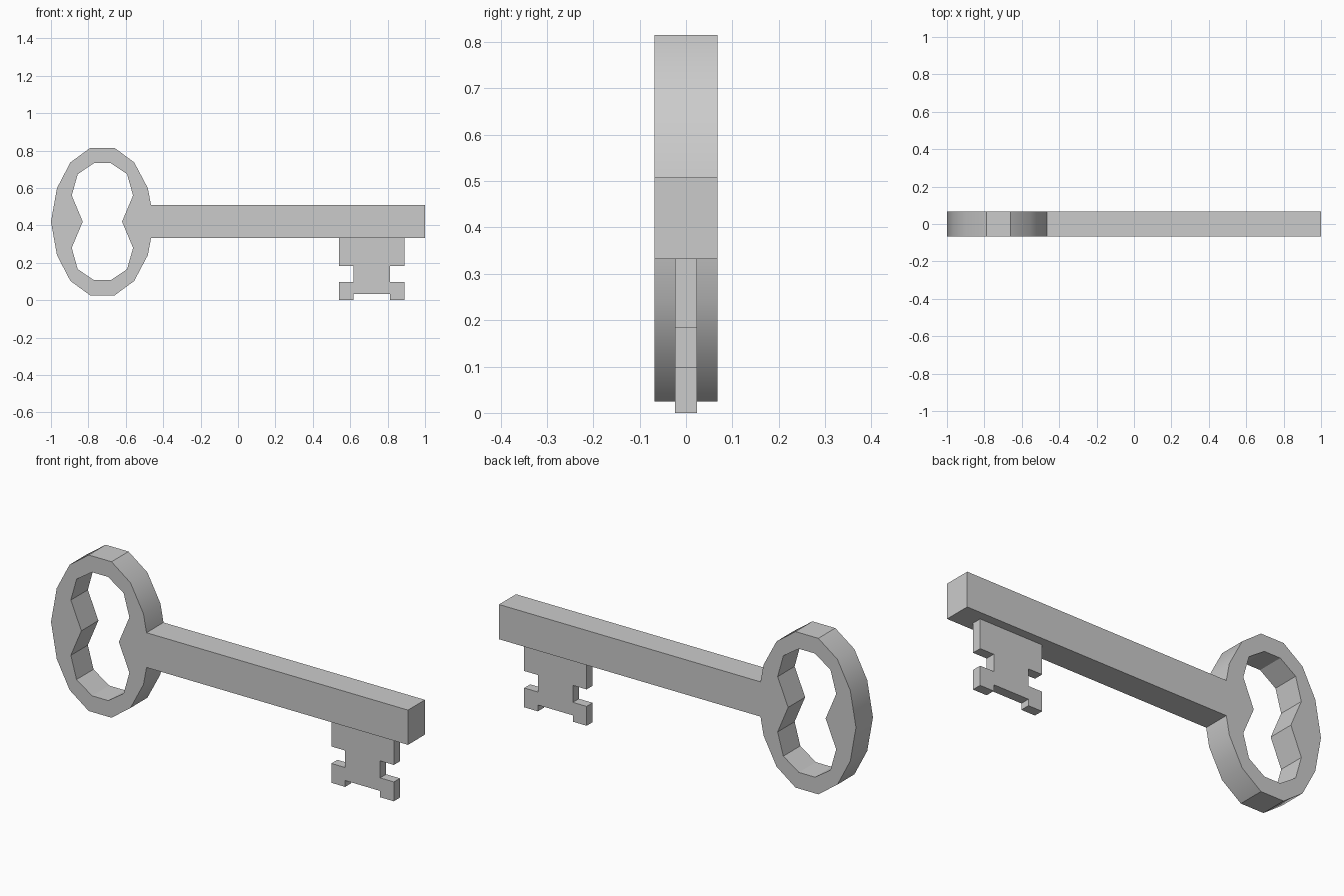
import bpy, math

if "Cube" in bpy.data.objects:
    bpy.data.objects.remove(bpy.data.objects["Cube"])

MID = 0.42  # height of the key's long axis


def plate(name, loops, half_depth):
    """Extrude closed (x, z) loops along y; inner loops become holes."""
    cu = bpy.data.curves.new(name, 'CURVE')
    cu.dimensions = '2D'
    cu.fill_mode = 'BOTH'
    cu.extrude = half_depth
    for pts in loops:
        sp = cu.splines.new('POLY')
        sp.points.add(len(pts) - 1)
        for p, (x, z) in zip(sp.points, pts):
            p.co = (x, z, 0, 1)
        sp.use_cyclic_u = True
    ob = bpy.data.objects.new(name, cu)
    bpy.context.collection.objects.link(ob)
    ob.rotation_euler.x = math.pi / 2
    bpy.ops.object.select_all(action='DESELECT')
    ob.select_set(True)
    bpy.context.view_layer.objects.active = ob
    bpy.ops.object.convert(target='MESH')
    bpy.ops.object.transform_apply(location=False, rotation=True, scale=False)
    # weld caps to walls
    bpy.ops.object.mode_set(mode='EDIT')
    bpy.ops.mesh.select_all(action='SELECT')
    bpy.ops.mesh.remove_doubles(threshold=0.0005)
    bpy.ops.mesh.normals_make_consistent(inside=False)
    bpy.ops.object.mode_set(mode='OBJECT')
    bpy.ops.object.shade_smooth_by_angle(angle=math.radians(32))
    return bpy.context.object


def mirror_z(half):
    """Complete an upper half outline (offsets from MID) with its lower half."""
    lower = [(x, -z) for x, z in reversed(half) if z > 0]
    return [(x, MID + z) for x, z in half + lower]


# Bow and shaft share one outline, with a pinched hole in the bow
outer = mirror_z([(-1, 0), (-0.968, 0.179), (-0.896, 0.317), (-0.789, 0.395),
                  (-0.661, 0.395), (-0.555, 0.317), (-0.482, 0.179),
                  (-0.465, 0.088), (1, 0.088)])
hole = mirror_z([(-0.83, 0), (-0.889, 0.14), (-0.857, 0.254), (-0.77, 0.313),
                 (-0.68, 0.313), (-0.593, 0.254), (-0.561, 0.14), (-0.62, 0)])
plate("bow_and_shaft", [outer, hole], 0.068)

# Thin toothed bit under the shaft end, mirrored about its own centre
CX, WIDE, NECK = 0.715, 0.175, 0.098
side = [(WIDE, 0.34), (WIDE, 0.184), (NECK, 0.184), (NECK, 0.098),
        (WIDE, 0.098), (WIDE, 0), (NECK, 0), (NECK, 0.032)]
bit = [(CX + x, z) for x, z in side] + [(CX - x, z) for x, z in reversed(side)]
plate("key_bit", [bit], 0.024)
